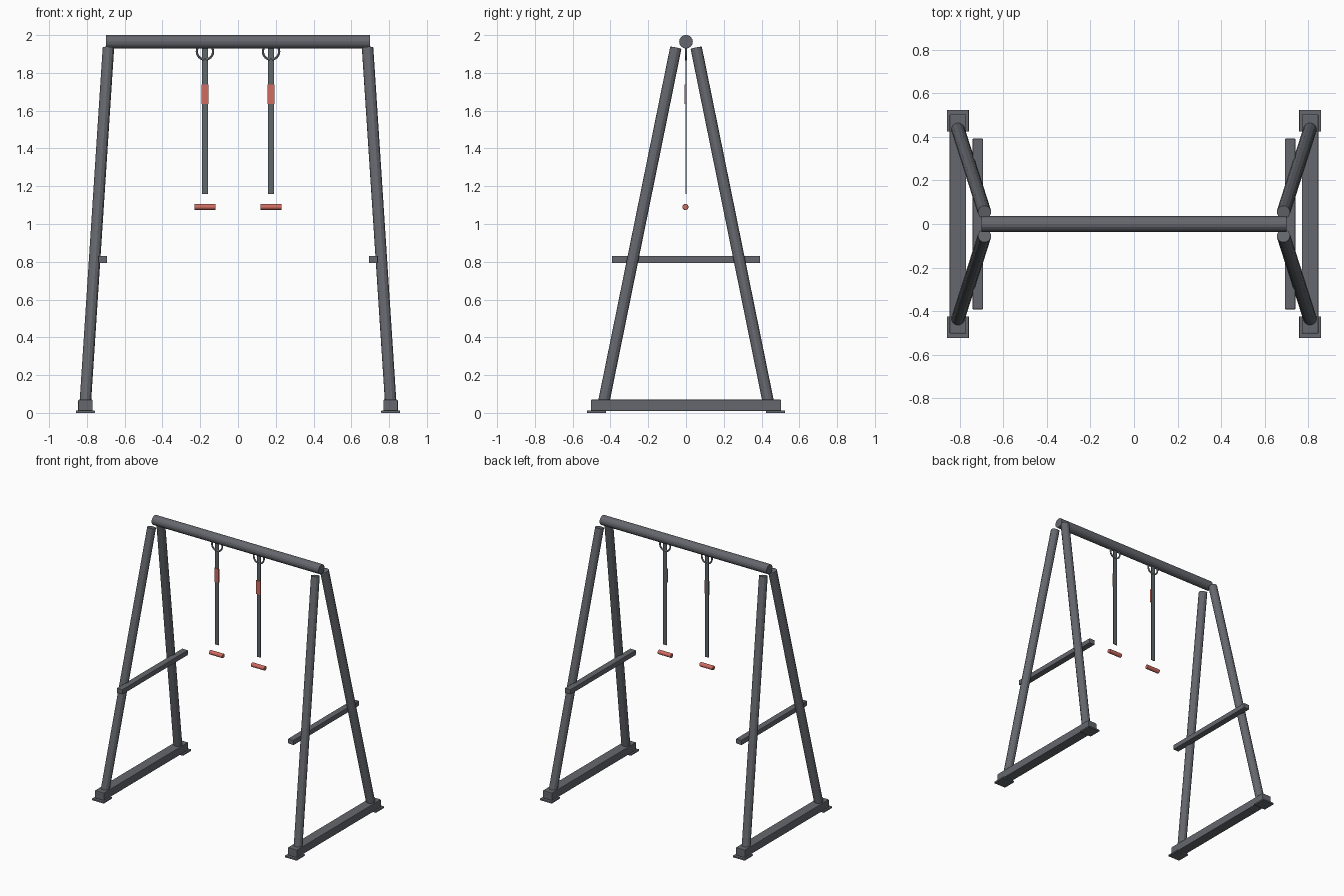
import bpy
from math import pi
from mathutils import Vector

cube = bpy.data.objects.get("Cube")
if cube:
    bpy.data.objects.remove(cube, do_unlink=True)


def material(name, color):
    m = bpy.data.materials.new(name)
    m.use_nodes = True
    m.diffuse_color = (*color, 1)
    m.node_tree.nodes["Principled BSDF"].inputs["Base Color"].default_value = (*color, 1)
    return m


STEEL = material("dark steel", (0.13, 0.137, 0.155))
STRAP = material("strap grey", (0.12, 0.14, 0.148))
RING = material("ring grey", (0.24, 0.25, 0.27))
RED = material("grip red", (0.62, 0.15, 0.12))


def finish(name, mat, bevel=0):
    ob = bpy.context.object
    ob.name = name
    ob.data.materials.append(mat)
    if bevel:
        mod = ob.modifiers.new("soft edges", "BEVEL")
        mod.width = bevel
        mod.segments = 2
        mod.limit_method = "ANGLE"
        mod.angle_limit = 1.0
    return ob


def box(name, center, size, mat, bevel=0):
    bpy.ops.mesh.primitive_cube_add(size=1, location=center)
    bpy.context.object.scale = size
    bpy.ops.object.transform_apply(location=False, rotation=False, scale=True)
    return finish(name, mat, bevel)


def tube(name, start, end, radius, sides, mat, bevel=0):
    a, b = Vector(start), Vector(end)
    axis = b - a
    bpy.ops.mesh.primitive_cylinder_add(vertices=sides, radius=radius, depth=axis.length,
                                        location=(a + b) / 2,
                                        rotation=axis.to_track_quat("Z", "Y").to_euler())
    return finish(name, mat, bevel)


# Top beam
tube("top_beam", (-0.7, 0, 1.965), (0.7, 0, 1.965), 0.036, 16, STEEL, 0.002)

# Side frames: base rail, brace, legs and foot plates
for side, s in (("left", 1), ("right", -1)):
    box(side + "_base_rail", (s * 0.808, 0, 0.04), (0.076, 1.006, 0.06), STEEL, 0.004)
    box(side + "_cross_brace", (s * 0.717, 0, 0.812), (0.048, 0.784, 0.038), STEEL, 0.004)
    for end, e in (("front", -1), ("back", 1)):
        tube(f"{end}_{side}_leg", (s * 0.809, e * 0.438, 0.045),
             (s * 0.686, e * 0.054, 1.933), 0.031, 12, STEEL, 0.002)
        box(f"{end}_{side}_foot_plate", (s * 0.808, e * 0.474, 0.006),
            (0.1, 0.1, 0.012), STEEL, 0.002)

# Hanging straps with ring, buckle and handle
for side, s in (("left", 1), ("right", -1)):
    x = s * 0.175
    bpy.ops.mesh.primitive_torus_add(major_radius=0.043, minor_radius=0.006,
                                     major_segments=24, minor_segments=8,
                                     location=(x, 0, 1.913), rotation=(pi / 2, 0, 0))
    finish(side + "_ring", RING)
    bpy.ops.object.shade_smooth_by_angle()
    box(side + "_strap", (x, 0, 1.545), (0.032, 0.005, 0.77), STRAP)
    box(side + "_buckle", (x, -0.004, 1.687), (0.038, 0.007, 0.104), RED, 0.001)
    tube(side + "_handle", (x - 0.056, -0.003, 1.09), (x + 0.056, -0.003, 1.09),
         0.016, 16, RED, 0.003)
